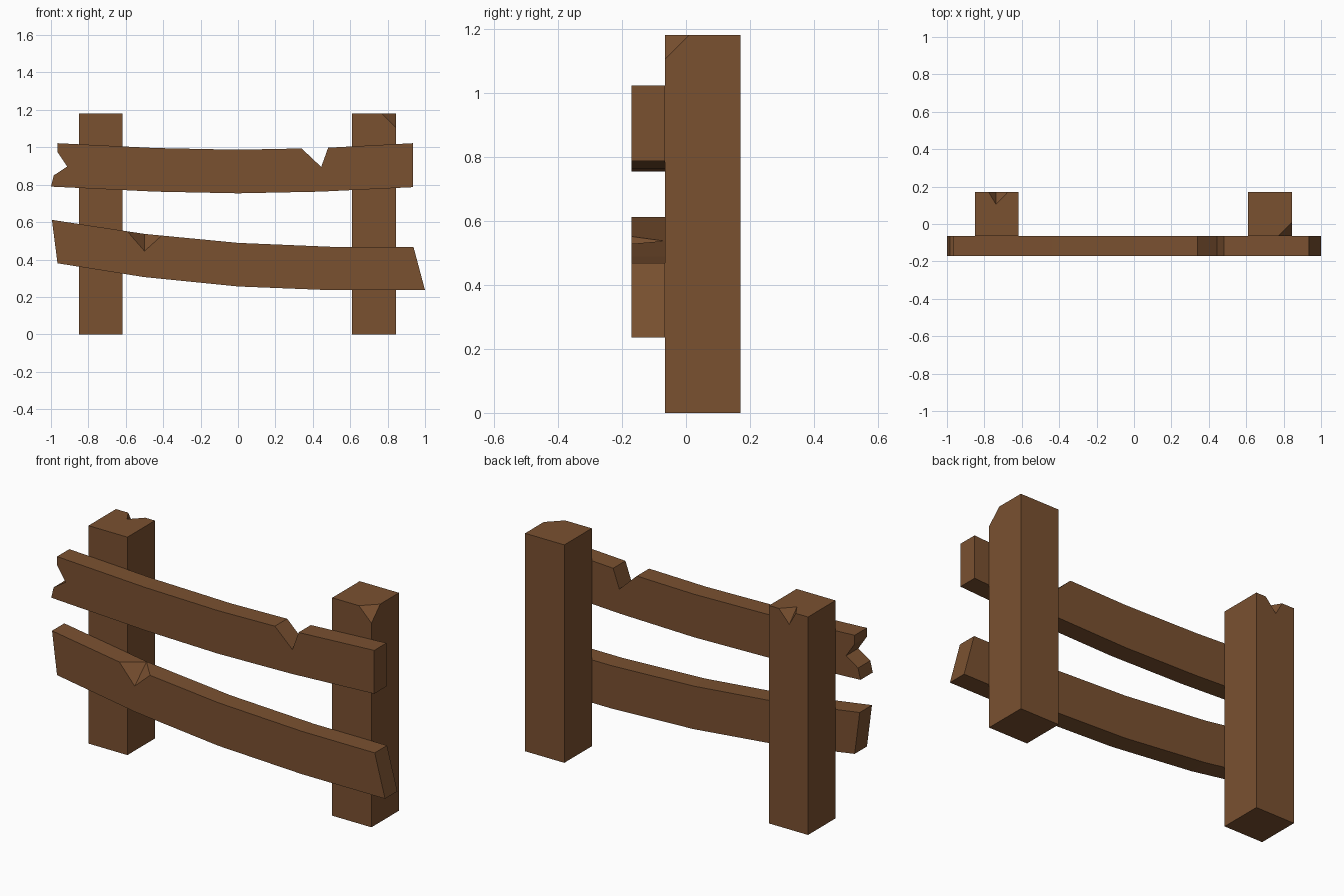
import bpy, bmesh
from mathutils import Vector

if "Cube" in bpy.data.objects:
    bpy.data.objects.remove(bpy.data.objects["Cube"])

wood = bpy.data.materials.new("brown wood")
wood.diffuse_color = (0.195, 0.082, 0.030, 1)
wood.use_nodes = True
wood.node_tree.nodes["Principled BSDF"].inputs["Base Color"].default_value = wood.diffuse_color

FRONT, MID, BACK = -0.17, -0.065, 0.17
TOP = 1.18


def finish(bm, name):
    bmesh.ops.recalc_face_normals(bm, faces=bm.faces)
    mesh = bpy.data.meshes.new(name)
    bm.to_mesh(mesh)
    bm.free()
    mesh.materials.append(wood)
    ob = bpy.data.objects.new(name, mesh)
    bpy.context.collection.objects.link(ob)
    return ob


def prism(name, profile, y0, y1):
    """Extrude an x-z outline from y0 to y1."""
    bm = bmesh.new()
    face = bm.faces.new([bm.verts.new((x, y0, z)) for x, z in profile])
    ext = bmesh.ops.extrude_face_region(bm, geom=[face])["geom"]
    verts = [v for v in ext if isinstance(v, bmesh.types.BMVert)]
    bmesh.ops.translate(bm, verts=verts, vec=(0, y1 - y0, 0))
    return finish(bm, name)


def box_outline(x0, x1):
    return [(x0, 0), (x1, 0), (x1, TOP), (x0, TOP)]


def chip(ob, points):
    """Cut a tetrahedral chip; the last two points are its crease."""
    pts = [Vector(p) for p in points]
    mid = (pts[2] + pts[3]) / 2
    bm = bmesh.new()
    vs = [bm.verts.new(mid + (p - mid) * 1.6) for p in pts]
    for i in range(4):
        bm.faces.new([v for j, v in enumerate(vs) if j != i])
    cutter = finish(bm, ob.name + "_chip_cutter")
    cutter.hide_render = True
    cutter.hide_viewport = True
    mod = ob.modifiers.new("chip", 'BOOLEAN')
    mod.operation = 'DIFFERENCE'
    mod.solver = 'EXACT'
    mod.object = cutter


# Left post, with a chip in its back top edge
left = prism("left_post", box_outline(-0.85, -0.617), MID, BACK)
chip(left, [(-0.777, BACK, TOP), (-0.675, BACK, TOP),
            (-0.738, BACK, 1.11), (-0.738, 0.105, TOP)])

# Right post, with its front outer corner sliced off
right = prism("right_post", box_outline(0.61, 0.845), MID, BACK)
bm = bmesh.new()
bm.from_mesh(right.data)
cut = bmesh.ops.bisect_plane(bm, geom=bm.verts[:] + bm.edges[:] + bm.faces[:],
                             plane_co=(0.77, MID, TOP), plane_no=(1, -1, 1),
                             clear_outer=True)
bmesh.ops.holes_fill(bm, edges=[e for e in bm.edges if e.is_boundary])
bmesh.ops.recalc_face_normals(bm, faces=bm.faces)
bm.to_mesh(right.data)
bm.free()

# Upper rail: sagging, notched on top, split at the left end
prism("upper_rail", [
    (-0.965, 1.022), (-0.44, 0.996), (0, 0.987), (0.34, 0.994),
    (0.445, 0.895), (0.482, 0.998), (0.935, 1.022), (0.935, 0.787),
    (0.44, 0.763), (0, 0.754), (-0.44, 0.763), (-1, 0.79),
    (-0.985, 0.85), (-0.913, 0.897), (-0.965, 0.975)], FRONT, MID)

# Lower rail: slanted and bent, with a chip in its front top edge
lower = prism("lower_rail", [
    (-0.995, 0.612), (-0.5, 0.537), (0, 0.489), (0.5, 0.468),
    (0.938, 0.468), (1, 0.236), (0.5, 0.236), (0, 0.256),
    (-0.5, 0.306), (-0.965, 0.38)], FRONT, MID)
chip(lower, [(-0.592, FRONT, 0.551), (-0.408, FRONT, 0.528),
             (-0.5, FRONT, 0.445), (-0.5, MID - 0.002, 0.538)])
